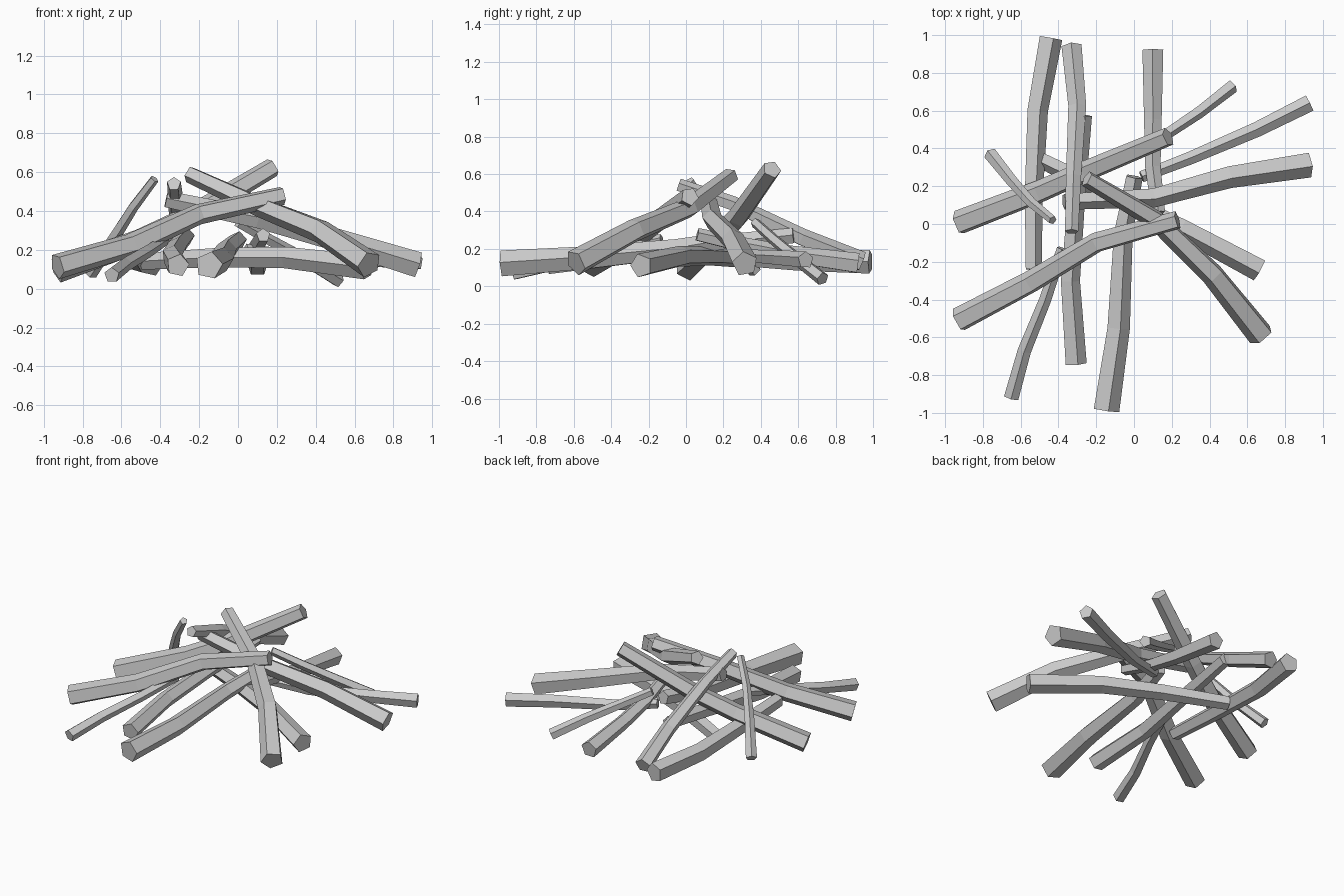
import bpy, bmesh, math
from mathutils import Vector

if "Cube" in bpy.data.objects:
    bpy.data.objects.remove(bpy.data.objects["Cube"])

SIDES = 5

def stick(name, base_r, tip_r, pts, spin=0.0):
    """Tapered five-sided stick swept along a bent path, thick end first."""
    pts = [Vector(p) for p in pts]
    total = sum((b - a).length for a, b in zip(pts, pts[1:]))
    bm = bmesh.new()
    rings, run = [], 0.0
    for i, p in enumerate(pts):
        if i:
            run += (p - pts[i - 1]).length
        t = (pts[min(i + 1, len(pts) - 1)] - pts[max(i - 1, 0)]).normalized()
        side = t.cross(Vector((0, 0, 1))).normalized()
        up = side.cross(t)
        r = base_r + (tip_r - base_r) * run / total
        rings.append([bm.verts.new(p + r * (side * math.cos(a) + up * math.sin(a)))
                      for a in (spin + 2 * math.pi * k / SIDES for k in range(SIDES))])
    for a, b in zip(rings, rings[1:]):
        for k in range(SIDES):
            n = (k + 1) % SIDES
            bm.faces.new((a[k], a[n], b[n], b[k]))
    bm.faces.new(rings[0])
    bm.faces.new(rings[-1])
    bmesh.ops.recalc_face_normals(bm, faces=bm.faces)
    mesh = bpy.data.meshes.new(name)
    bm.to_mesh(mesh)
    bm.free()
    bpy.context.collection.objects.link(bpy.data.objects.new(name, mesh))

# Thick logs leaning over the pile
stick("log_left_front", .068, .05, [(-.93, -.51, .115), (-.55, -.31, .225), (-.2, -.10, .385), (.23, .02, .48)], .8)
stick("log_left_back", .068, .052, [(-.93, .005, .095), (-.5, .17, .25), (-.25, .28, .37), (.18, .46, .625)], .8)
stick("log_right_front", .073, .045, [(.675, -.59, .125), (.42, -.27, .30), (.12, .02, .42), (-.25, .24, .59)], .8)
stick("log_right_back", .07, .045, [(.925, .315, .12), (.5, .25, .25), (.1, .14, .36), (-.37, .12, .46)], .5)

# Thick logs lying low
stick("log_right_low", .066, .045, [(.665, -.24, .11), (.25, -.02, .16), (-.1, .15, .16), (-.49, .34, .14)], .6)
stick("log_front", .073, .047, [(-.15, -.985, .12), (-.085, -.55, .15), (-.06, -.05, .20), (.0, .25, .25)], .1)
stick("log_front_left", .06, .043, [(-.31, -.74, .12), (-.34, -.3, .17), (-.31, .1, .22), (-.265, .575, .27)], .1)
stick("log_back_left", .066, .046, [(-.445, .985, .13), (-.515, .6, .14), (-.535, .15, .17), (-.535, -.24, .19)], .6)

# Medium logs from the back
stick("log_back_middle", .056, .037, [(-.33, .94, .13), (-.30, .62, .26), (-.32, .25, .44), (-.33, -.04, .54)], .3)
stick("log_back_right", .058, .037, [(.1, .92, .12), (.1, .55, .17), (.1, .3, .22), (.13, .06, .275)], .3)

# Thin kindling
stick("kindling_far_right", .047, .032, [(.93, .64, .14), (.65, .5, .15), (.3, .35, .16), (.04, .25, .2)], .3)
stick("kindling_right", .038, .028, [(.52, .73, .04), (.34, .59, .15), (.16, .47, .25), (.0, .37, .34)], .6)
stick("kindling_front_left", .041, .03, [(-.65, -.92, .07), (-.58, -.67, .125), (-.47, -.4, .19), (-.38, -.13, .25)], .3)
stick("kindling_left", .037, .024, [(-.76, .37, .08), (-.64, .22, .26), (-.54, .11, .42), (-.43, .02, .565)], .3)
